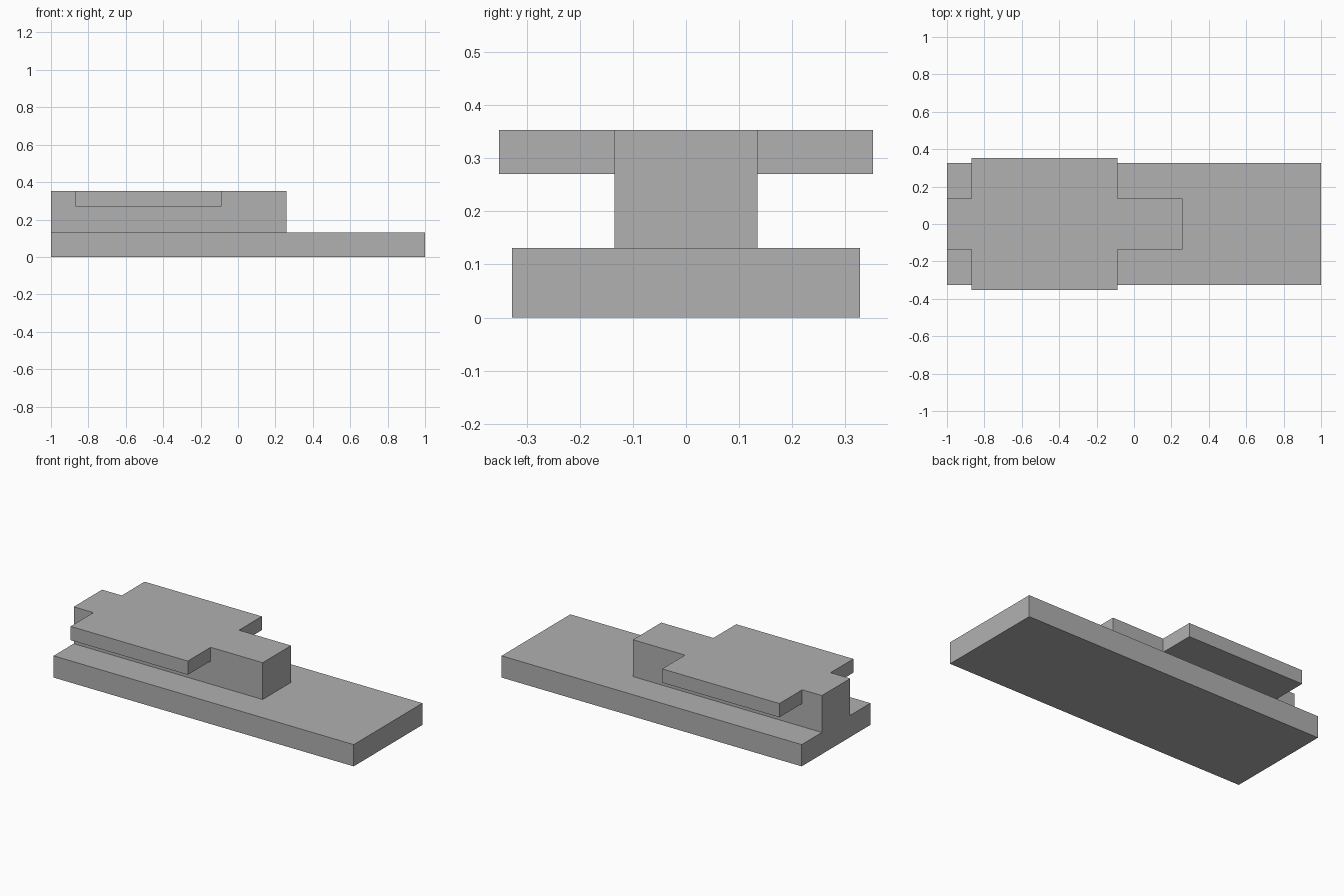
import bpy
import bmesh

cube = bpy.data.objects.get("Cube")
if cube:
    bpy.data.objects.remove(cube, do_unlink=True)

# One plain grey for the whole model
GREY = (0.44, 0.44, 0.44, 1.0)
grey = bpy.data.materials.new("plain_grey")
grey.use_nodes = True
grey.diffuse_color = GREY
grey.node_tree.nodes["Principled BSDF"].inputs["Base Color"].default_value = GREY


def box(name, xs, ys, zs):
    """Flat-shaded box spanning the given (low, high) ranges."""
    bm = bmesh.new()
    bmesh.ops.create_cube(bm, size=1)
    for v in bm.verts:
        for axis, (low, high) in enumerate((xs, ys, zs)):
            v.co[axis] = high if v.co[axis] > 0 else low
    mesh = bpy.data.meshes.new(name)
    bm.to_mesh(mesh)
    bm.free()
    mesh.materials.append(grey)
    obj = bpy.data.objects.new(name, mesh)
    bpy.context.collection.objects.link(obj)
    return obj


BASE_TOP, WING_BOTTOM, TOP = 0.131, 0.27, 0.353
SPINE_HALF, WING_HALF, BASE_HALF = 0.135, 0.352, 0.327

# Long slab on the ground
box("base_slab", (-1, 1), (-BASE_HALF, BASE_HALF), (0, BASE_TOP))

# Narrow block along the middle, flush with one end of the slab
box("centre_block", (-1, 0.259), (-SPINE_HALF, SPINE_HALF), (BASE_TOP, TOP))

# Overhanging wings on both sides, flush with the top of the block
for name, side in (("front_wing", -1), ("back_wing", 1)):
    ys = sorted((side * SPINE_HALF, side * WING_HALF))
    box(name, (-0.869, -0.088), ys, (WING_BOTTOM, TOP))
